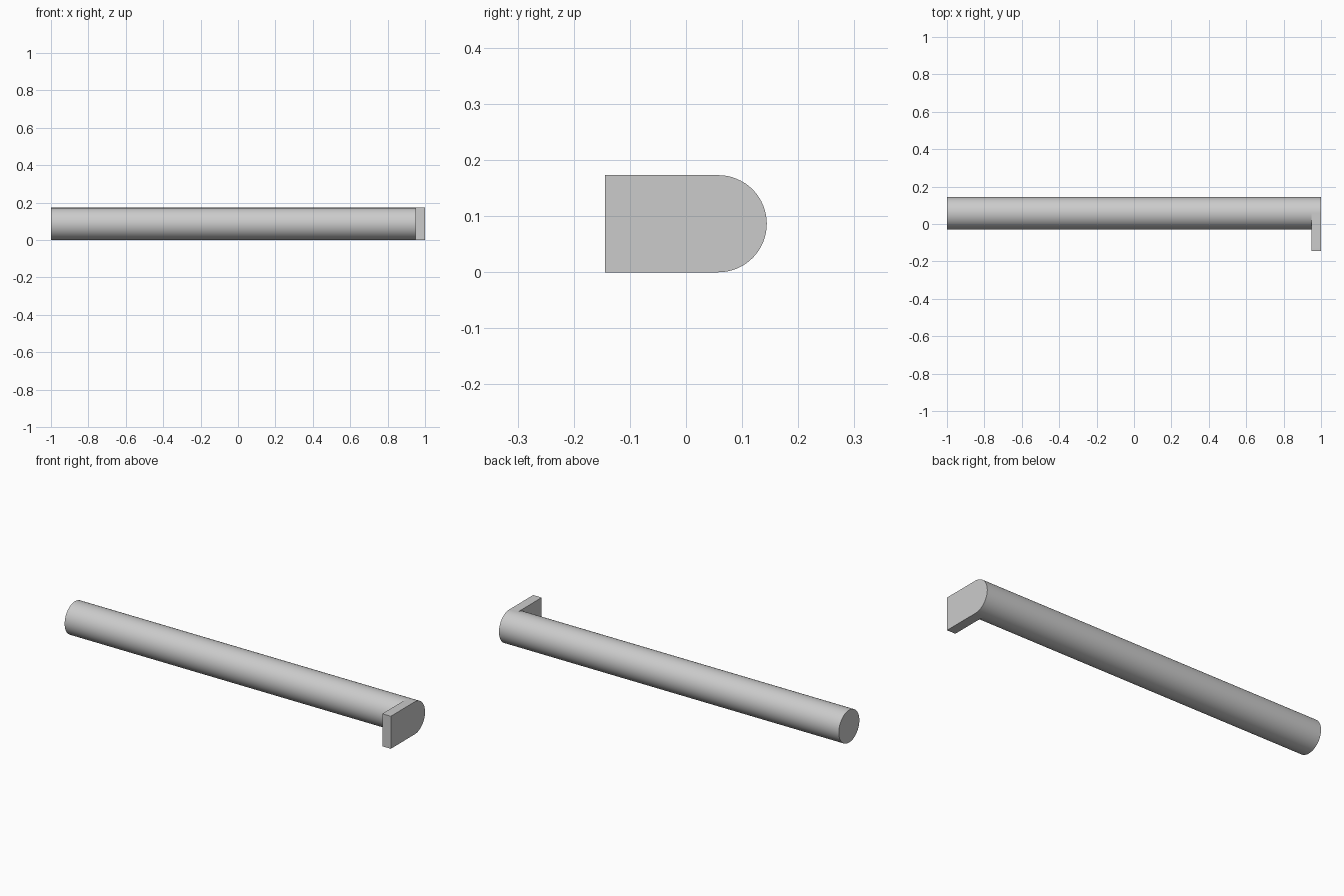
import bpy
import bmesh
from math import cos, sin, pi

RADIUS = 0.0865
AXIS_Y = 0.0575
FRONT_Y = -0.144
PLATE_X = 0.95
SEGMENTS = 64

cube = bpy.data.objects.get("Cube")
if cube:
    bpy.data.objects.remove(cube, do_unlink=True)

grey = bpy.data.materials.new("light grey")
grey.use_nodes = True
colour = (0.6, 0.6, 0.6, 1)
grey.diffuse_color = colour
grey.node_tree.nodes["Principled BSDF"].inputs["Base Color"].default_value = colour


def arc(start, end, steps):
    """Points (y, z) on the rod's outline between two angles."""
    angles = [start + (end - start) * i / steps for i in range(steps + 1)]
    return [(AXIS_Y + RADIUS * cos(a), RADIUS + RADIUS * sin(a)) for a in angles]


def extrude_profile(name, profile, x_start, x_end):
    """Solid made by sweeping a closed (y, z) profile along x."""
    bm = bmesh.new()
    face = bm.faces.new([bm.verts.new((x_start, y, z)) for y, z in profile])
    swept = bmesh.ops.extrude_face_region(bm, geom=[face], use_keep_orig=True)
    moved = [v for v in swept["geom"] if isinstance(v, bmesh.types.BMVert)]
    bmesh.ops.translate(bm, verts=moved, vec=(x_end - x_start, 0, 0))
    bmesh.ops.recalc_face_normals(bm, faces=bm.faces)
    mesh = bpy.data.meshes.new(name)
    bm.to_mesh(mesh)
    bm.free()
    mesh.materials.append(grey)
    obj = bpy.data.objects.new(name, mesh)
    bpy.context.collection.objects.link(obj)
    bpy.ops.object.select_all(action="DESELECT")
    obj.select_set(True)
    bpy.context.view_layer.objects.active = obj
    bpy.ops.object.shade_smooth_by_angle(angle=pi / 6)
    return obj


# Long round rod
extrude_profile("rod", arc(0, 2 * pi, SEGMENTS)[:-1], -1, PLATE_X)

# End plate: square at the front, rounded to the rod at the back
plate = arc(-pi / 2, pi / 2, SEGMENTS // 2) + [(FRONT_Y, 2 * RADIUS), (FRONT_Y, 0)]
extrude_profile("end_plate", plate, PLATE_X, 1)
